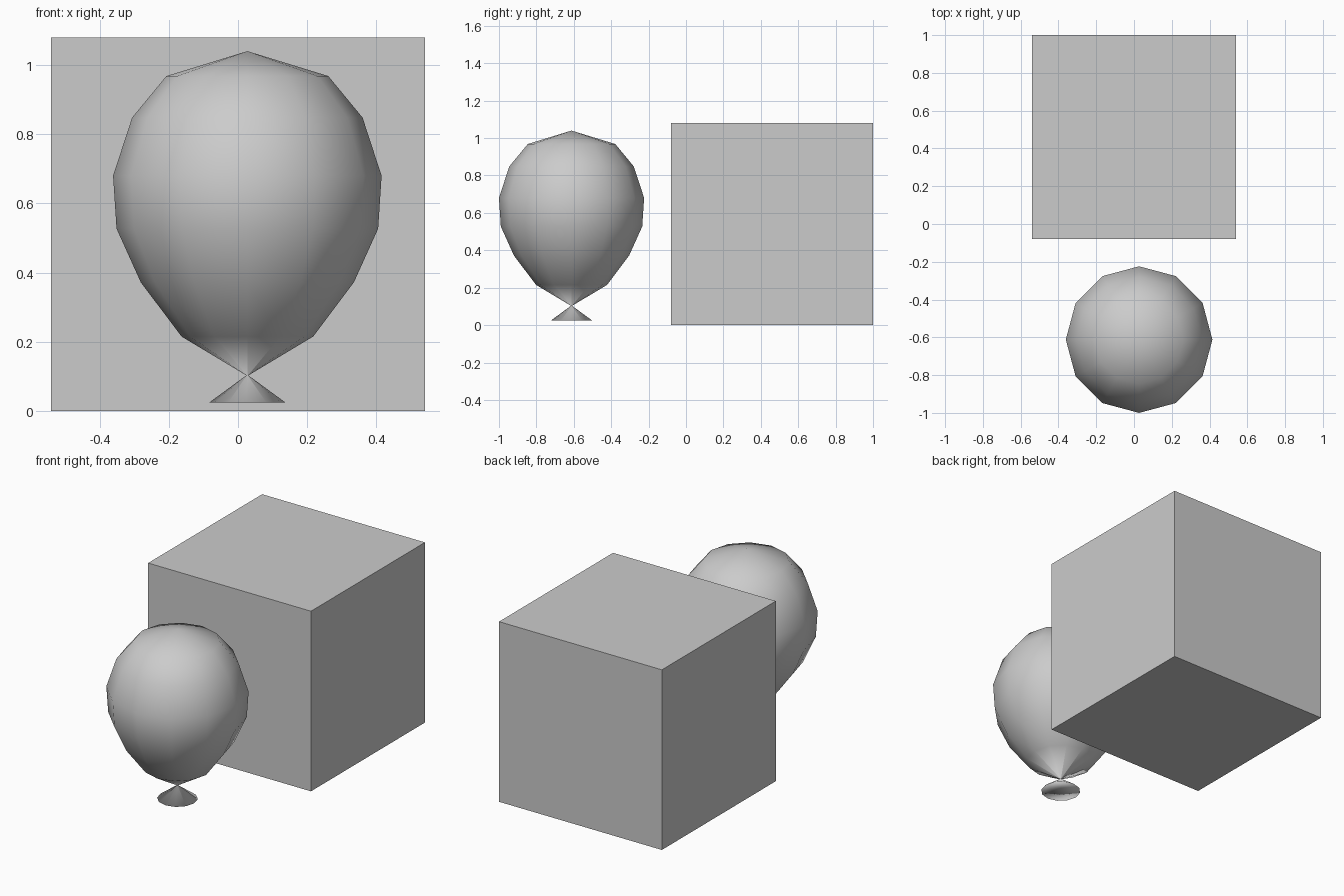
import bpy, bmesh, math

if "Cube" in bpy.data.objects:
    bpy.data.objects.remove(bpy.data.objects["Cube"])


def add_object(name, bm):
    bmesh.ops.recalc_face_normals(bm, faces=bm.faces)
    mesh = bpy.data.meshes.new(name)
    bm.to_mesh(mesh)
    bm.free()
    obj = bpy.data.objects.new(name, mesh)
    bpy.context.collection.objects.link(obj)
    return obj


def lathe(name, profile, sides, location):
    """Revolve (radius, z) points; the first and last points are poles."""
    bm = bmesh.new()
    rings = []
    for r, z in profile[1:-1]:
        rings.append([bm.verts.new((r * math.cos(2 * math.pi * i / sides),
                                    r * math.sin(2 * math.pi * i / sides), z))
                      for i in range(sides)])
    top = bm.verts.new((0, 0, profile[0][1]))
    bottom = bm.verts.new((0, 0, profile[-1][1]))
    for i in range(sides):
        j = (i + 1) % sides
        bm.faces.new((top, rings[0][i], rings[0][j]))
        bm.faces.new((bottom, rings[-1][j], rings[-1][i]))
        for a, b in zip(rings, rings[1:]):
            bm.faces.new((a[i], b[i], b[j], a[j]))
    for f in bm.faces:
        f.smooth = True
    obj = add_object(name, bm)
    obj.location = location
    return obj


# Plain block standing on the ground
bm = bmesh.new()
bmesh.ops.create_cube(bm, size=1.08)
block = add_object("block", bm)
block.location = (0, 0.46, 0.54)

# Balloon: twelve-sided body, pinched neck and flared lip
balloon_profile = [
    (0, 1.04), (0.234, 0.968), (0.333, 0.848), (0.388, 0.68),
    (0.378, 0.527), (0.308, 0.372), (0.19, 0.215),
    (0.003, 0.103), (0.111, 0.024), (0, 0.035),
]
lathe("balloon", balloon_profile, 12, (0.027, -0.612, 0))
